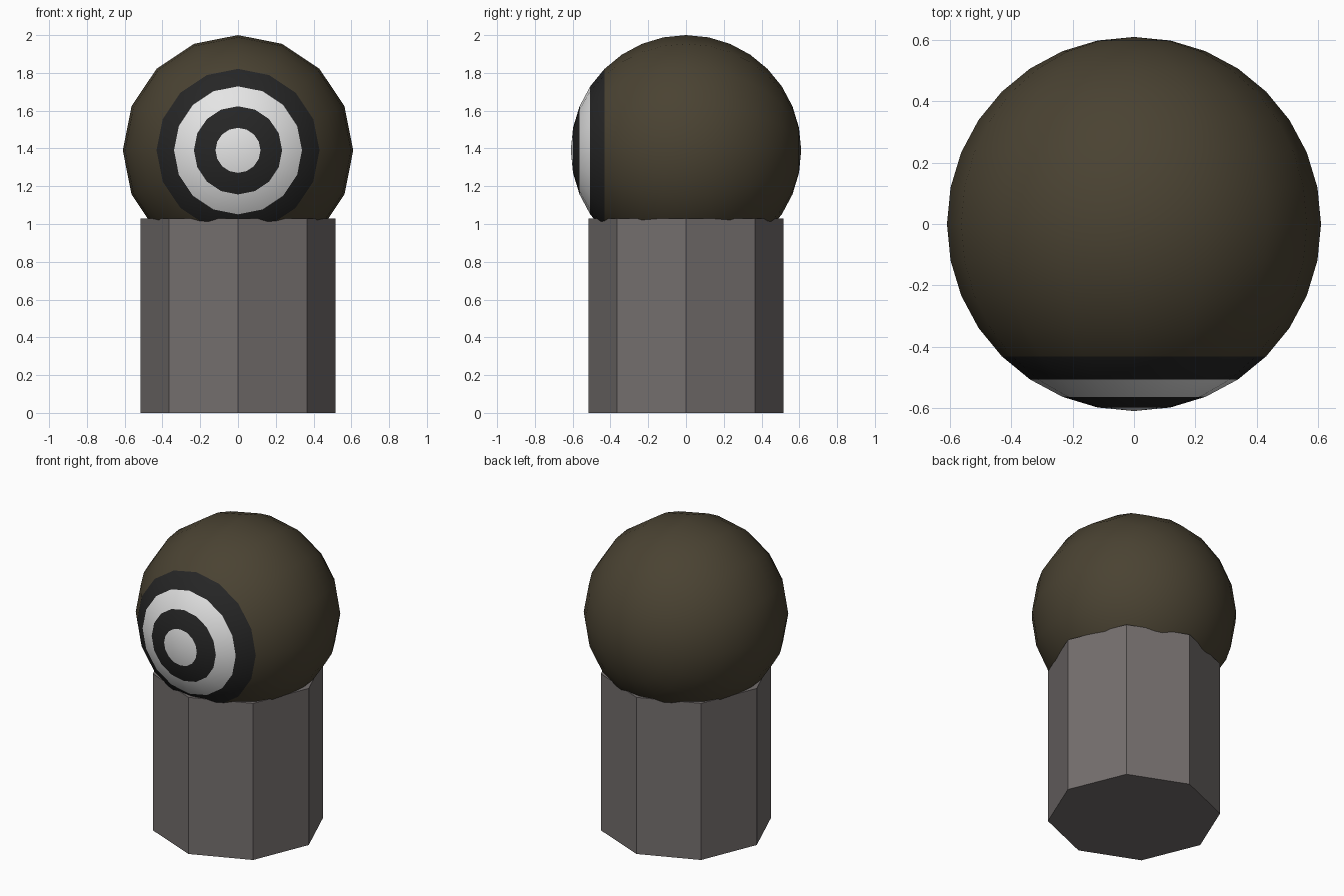
import bpy
import bmesh
import math
from mathutils import Matrix

cube = bpy.data.objects.get("Cube")
if cube:
    bpy.data.objects.remove(cube, do_unlink=True)


def make_material(name, rgb):
    mat = bpy.data.materials.new(name)
    mat.use_nodes = True
    colour = (*rgb, 1.0)
    mat.diffuse_color = colour
    bsdf = next(n for n in mat.node_tree.nodes if n.type == 'BSDF_PRINCIPLED')
    bsdf.inputs["Base Color"].default_value = colour
    return mat


def add_object(name, bm, materials):
    mesh = bpy.data.meshes.new(name)
    bm.to_mesh(mesh)
    bm.free()
    for mat in materials:
        mesh.materials.append(mat)
    obj = bpy.data.objects.new(name, mesh)
    bpy.context.collection.objects.link(obj)
    return obj


olive = make_material("dark olive", (0.068, 0.055, 0.032))
white = make_material("white", (0.78, 0.78, 0.78))
black = make_material("black", (0.019, 0.019, 0.019))
grey = make_material("warm grey", (0.175, 0.158, 0.155))

# Octagonal base column, with a corner pointing straight forward
bm = bmesh.new()
bmesh.ops.create_cone(bm, cap_ends=True, segments=8, radius1=0.515,
                      radius2=0.515, depth=1.03,
                      matrix=Matrix.Translation((0, 0, 0.515)))
add_object("base_column", bm, [grey])

# Eyeball: sphere with its poles on the y axis
RADIUS, CENTRE_Z, RINGS = 0.61, 1.39, 16
bm = bmesh.new()
bmesh.ops.create_uvsphere(bm, u_segments=16, v_segments=RINGS, radius=RADIUS,
                          matrix=Matrix.Translation((0, 0, CENTRE_Z))
                          @ Matrix.Rotation(math.pi / 2, 4, 'X'))

# Concentric rings around the front pole: white, black, white, black, then olive
for face in bm.faces:
    face.smooth = True
    y = sum(v.co.y for v in face.verts) / len(face.verts)
    angle = math.acos(max(-1, min(1, -y / RADIUS)))
    ring = int(angle / (math.pi / RINGS))
    face.material_index = (1 + ring % 2) if ring < 4 else 0
add_object("eyeball", bm, [olive, white, black])
